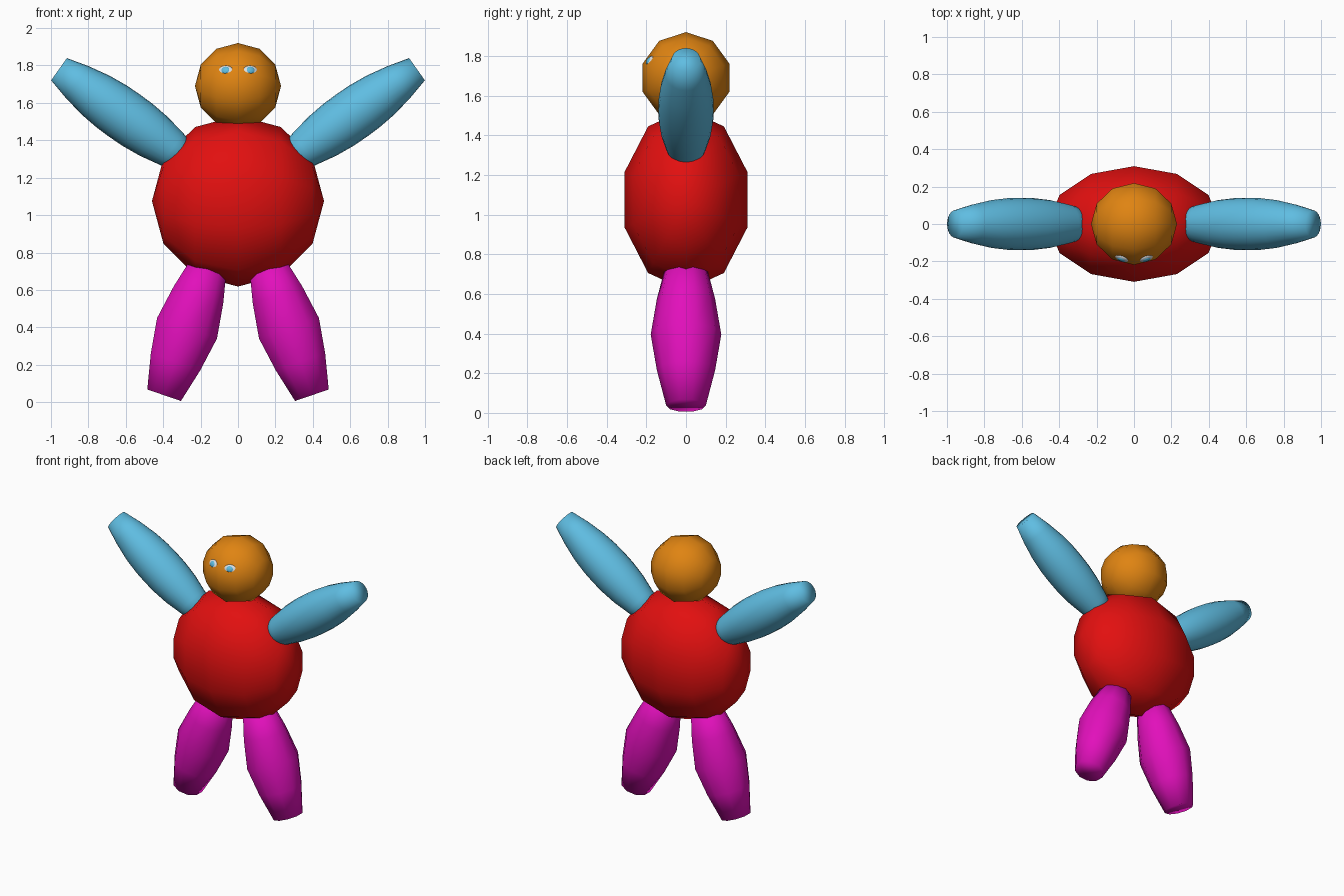
import bpy, bmesh, math
from mathutils import Vector, Matrix

if "Cube" in bpy.data.objects:
    bpy.data.objects.remove(bpy.data.objects["Cube"])


def material(name, rgb):
    m = bpy.data.materials.new(name)
    m.diffuse_color = (*rgb, 1)
    m.use_nodes = True
    m.node_tree.nodes["Principled BSDF"].inputs["Base Color"].default_value = m.diffuse_color
    return m


RED = material("red", (0.76, 0.005, 0.005))
ORANGE = material("orange", (0.74, 0.23, 0.006))
BLUE = material("sky_blue", (0.115, 0.51, 0.76))
MAGENTA = material("magenta", (0.76, 0.005, 0.5))
WHITE = material("eye_white", (0.72, 0.74, 0.76))


def finish(bm, name, mat):
    bmesh.ops.recalc_face_normals(bm, faces=bm.faces)
    for f in bm.faces:
        f.smooth = True
    mesh = bpy.data.meshes.new(name)
    bm.to_mesh(mesh)
    bm.free()
    mesh.materials.append(mat)
    obj = bpy.data.objects.new(name, mesh)
    bpy.context.collection.objects.link(obj)
    return obj


def ball(name, center, radii, mat, segments=10, rings=6, turn=None):
    """Ellipsoid whose poles lie on the x axis."""
    bm = bmesh.new()
    bmesh.ops.create_uvsphere(bm, u_segments=segments, v_segments=rings, radius=1)
    poles = Matrix.Rotation(math.pi / 2, 4, 'Y') @ Matrix.Rotation(math.pi / 2, 4, 'Z')
    turn = turn or Matrix.Identity(4)
    bm.transform(Matrix.Translation(center) @ turn @ Matrix.Diagonal((*radii, 1)) @ poles)
    return finish(bm, name, mat)


def limb(name, start, end, profile, sides, mat):
    """Barrel with flat ends; profile holds (fraction along, radius)."""
    a, b = Vector(start), Vector(end)
    u = Vector((0, 1, 0))
    v = (b - a).normalized().cross(u)
    bm = bmesh.new()
    loops = []
    for t, r in profile:
        c = a.lerp(b, t)
        loops.append([bm.verts.new(c + r * (u * math.cos(k) + v * math.sin(k)))
                      for k in (2 * math.pi * i / sides for i in range(sides))])
    for lo, hi in zip(loops, loops[1:]):
        for i in range(sides):
            j = (i + 1) % sides
            bm.faces.new((lo[i], lo[j], hi[j], hi[i]))
    bm.faces.new(loops[0])
    bm.faces.new(loops[-1])
    return finish(bm, name, mat)


# Torso and head
ball("torso", (0, 0, 1.075), (0.46, 0.325, 0.457), RED)
head_center = Vector((0, 0, 1.69))
ball("head", head_center, (0.23, 0.23, 0.23), ORANGE)

arm_profile = [(0, 0.073), (0.14, 0.105), (0.28, 0.128), (0.4, 0.138), (0.5, 0.14),
               (0.6, 0.138), (0.72, 0.128), (0.86, 0.105), (1, 0.073)]
leg_profile = [(0, 0.1), (0.25, 0.147), (0.5, 0.178), (0.75, 0.147), (1, 0.1)]

for side, s in (("left", 1), ("right", -1)):
    # Raised arms and spread legs
    limb(side + "_arm", (s * 0.255, 0, 1.283), (s * 0.957, 0, 1.78), arm_profile, 24, BLUE)
    limb(side + "_leg", (s * 0.15, 0, 0.753), (s * 0.395, 0, 0.037), leg_profile, 10, MAGENTA)

    # Eyes lie against the head, facing outward
    out = Vector((s * 0.07, -0.19, 0.085)).normalized()
    turn = out.to_track_quat('-Y', 'Z').to_matrix().to_4x4()
    c = head_center + out * 0.208
    ball(side + "_eye", c, (0.043, 0.016, 0.031), WHITE, 16, 10, turn)
    ball(side + "_iris", c + out * 0.009 + Vector((-s * 0.002, 0, 0)),
         (0.025, 0.011, 0.021), BLUE, 16, 10, turn)
